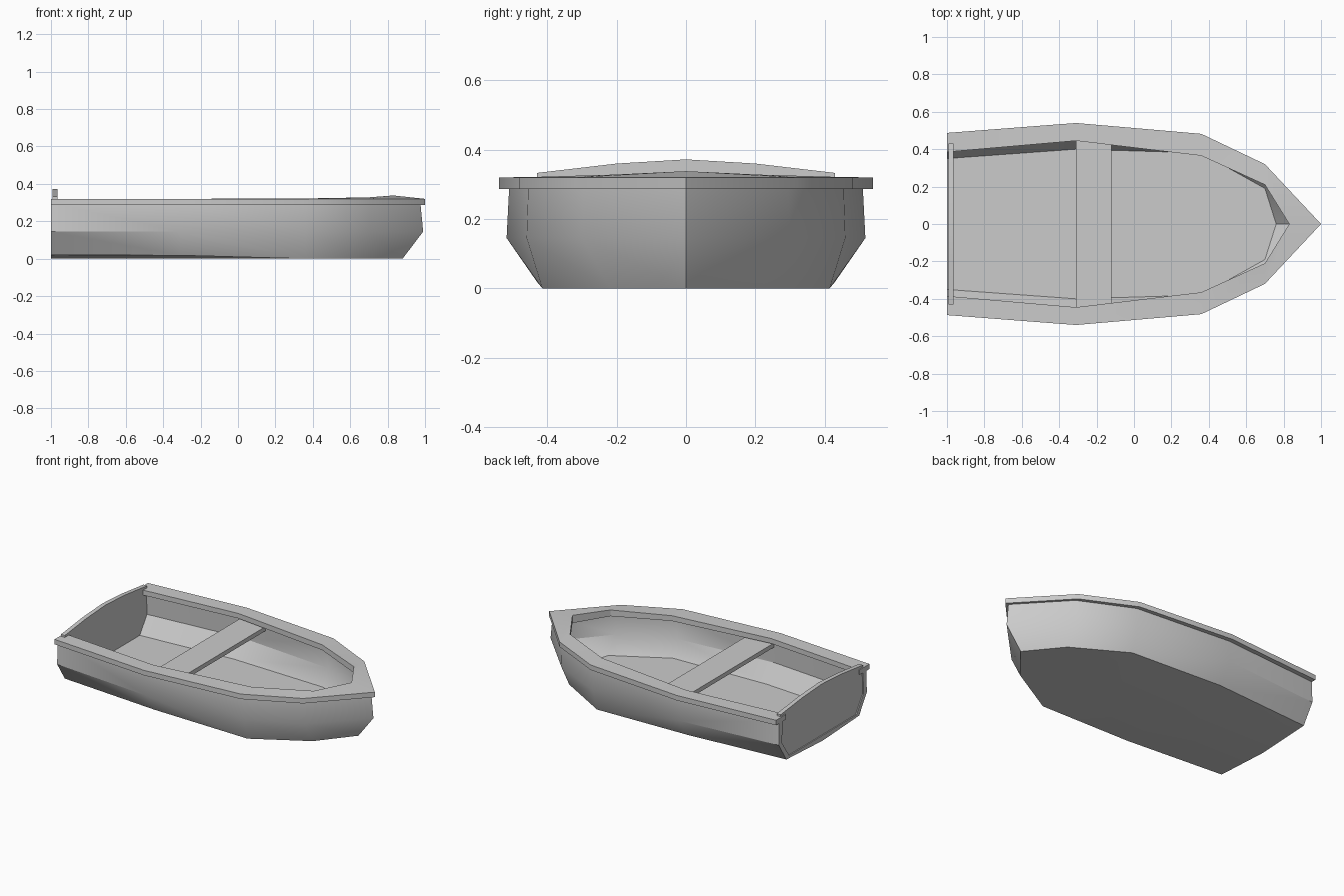
import bpy
import bmesh
import math

if "Cube" in bpy.data.objects:
    bpy.data.objects.remove(bpy.data.objects["Cube"], do_unlink=True)

grey = bpy.data.materials.new("plain grey")
grey.use_nodes = True
grey.diffuse_color = (0.6, 0.6, 0.6, 1)
grey.node_tree.nodes["Principled BSDF"].inputs["Base Color"].default_value = (0.6, 0.6, 0.6, 1)

STATIONS = (-1.0, -0.31, 0.36, 0.70)   # stern to bow, the stem is added per line


def line(widths, heights, tip):
    """Half of a lengthwise line: a point at each station and one at the stem."""
    if not isinstance(heights, tuple):
        heights = (heights,) * 5
    points = list(zip(STATIONS, widths, heights))
    points.append((tip, 0.0, heights[-1]))
    return points


def finish(bm, name, mirrored=False):
    bmesh.ops.remove_doubles(bm, verts=bm.verts, dist=1e-5)
    bmesh.ops.dissolve_degenerate(bm, edges=bm.edges, dist=1e-5)
    bmesh.ops.recalc_face_normals(bm, faces=bm.faces)
    mesh = bpy.data.meshes.new(name)
    bm.to_mesh(mesh)
    bm.free()
    mesh.materials.append(grey)
    obj = bpy.data.objects.new(name, mesh)
    bpy.context.collection.objects.link(obj)
    bpy.ops.object.select_all(action="DESELECT")
    obj.select_set(True)
    bpy.context.view_layer.objects.active = obj
    if mirrored:
        mod = obj.modifiers.new("mirror", "MIRROR")
        mod.use_axis = (False, True, False)
        mod.merge_threshold = 0.0005
        bpy.ops.object.modifier_apply(modifier=mod.name)
    bpy.ops.object.shade_smooth_by_angle(angle=math.radians(32))
    return obj


def loft(name, lines, closed, caps):
    """Skin neighbouring lengthwise lines, cap the stern and mirror across y."""
    bm = bmesh.new()
    rows = [[bm.verts.new(p) for p in pts] for pts in lines]
    pairs = list(zip(rows, rows[1:]))
    if closed:
        pairs.append((rows[-1], rows[0]))
    for a, b in pairs:
        for i in range(len(a) - 1):
            bm.faces.new((a[i], a[i + 1], b[i + 1], b[i]))
    for cap in caps:
        bm.faces.new([rows[i][0] for i in cap])
    return finish(bm, name, mirrored=True)


def prism(name, outline, offset):
    """Extrude a flat outline along an offset vector."""
    bm = bmesh.new()
    face = bm.faces.new([bm.verts.new(p) for p in outline])
    made = bmesh.ops.extrude_face_region(bm, geom=[face])["geom"]
    moved = [g for g in made if isinstance(g, bmesh.types.BMVert)]
    bmesh.ops.translate(bm, verts=moved, vec=offset)
    return finish(bm, name)


# Hull shell: from the floor centre, up the inside, over and down to the keel
centre = (0, 0, 0, 0)
edge_z = (0.02, 0.018, 0, 0, 0)
loft("hull", [
    line(centre, 0.035, 0.76),
    line((0.35, 0.40, 0.38, 0.19), 0.035, 0.76),
    line((0.425, 0.483, 0.425, 0.265), 0.145, 0.93),
    line((0.42, 0.475, 0.42, 0.26), 0.30, 0.91),
    line((0.455, 0.51, 0.455, 0.295), 0.30, 0.975),
    line((0.46, 0.518, 0.46, 0.30), 0.145, 0.99),
    line((0.38, 0.43, 0.415, 0.22), edge_z, 0.88),
    line(centre, 0, 0.88),
], closed=False, caps=[(2, 3, 4, 5), (1, 2, 5, 6), (0, 1, 6, 7)])

# Gunwale: flat rail around the top, its inner edge rising slightly at the bow
outer = (0.487, 0.54, 0.482, 0.32)
inner = (0.385, 0.445, 0.365, 0.21)
loft("gunwale", [
    line(outer, 0.287, 1.0),
    line(outer, 0.32, 1.0),
    line(inner, (0.32, 0.32, 0.322, 0.328, 0.338), 0.83),
    line(inner, 0.287, 0.83),
], closed=True, caps=[(0, 1, 2, 3)])

# Seat: one plank between the sides
seat_z = 0.25
prism("seat", [(-0.31, -0.475, seat_z), (-0.12, -0.46, seat_z),
               (-0.12, 0.46, seat_z), (-0.31, 0.475, seat_z)], (0, 0, 0.028))

# Transom: stern board with an arched top resting over the rails
half = [(0.36, 0.03), (0.44, 0.145), (0.43, 0.30), (0.43, 0.333), (0.2, 0.36)]
board = half + [(0, 0.372)] + [(-y, z) for y, z in reversed(half)]
prism("transom", [(-0.993, y, z) for y, z in board], (0.028, 0, 0))
